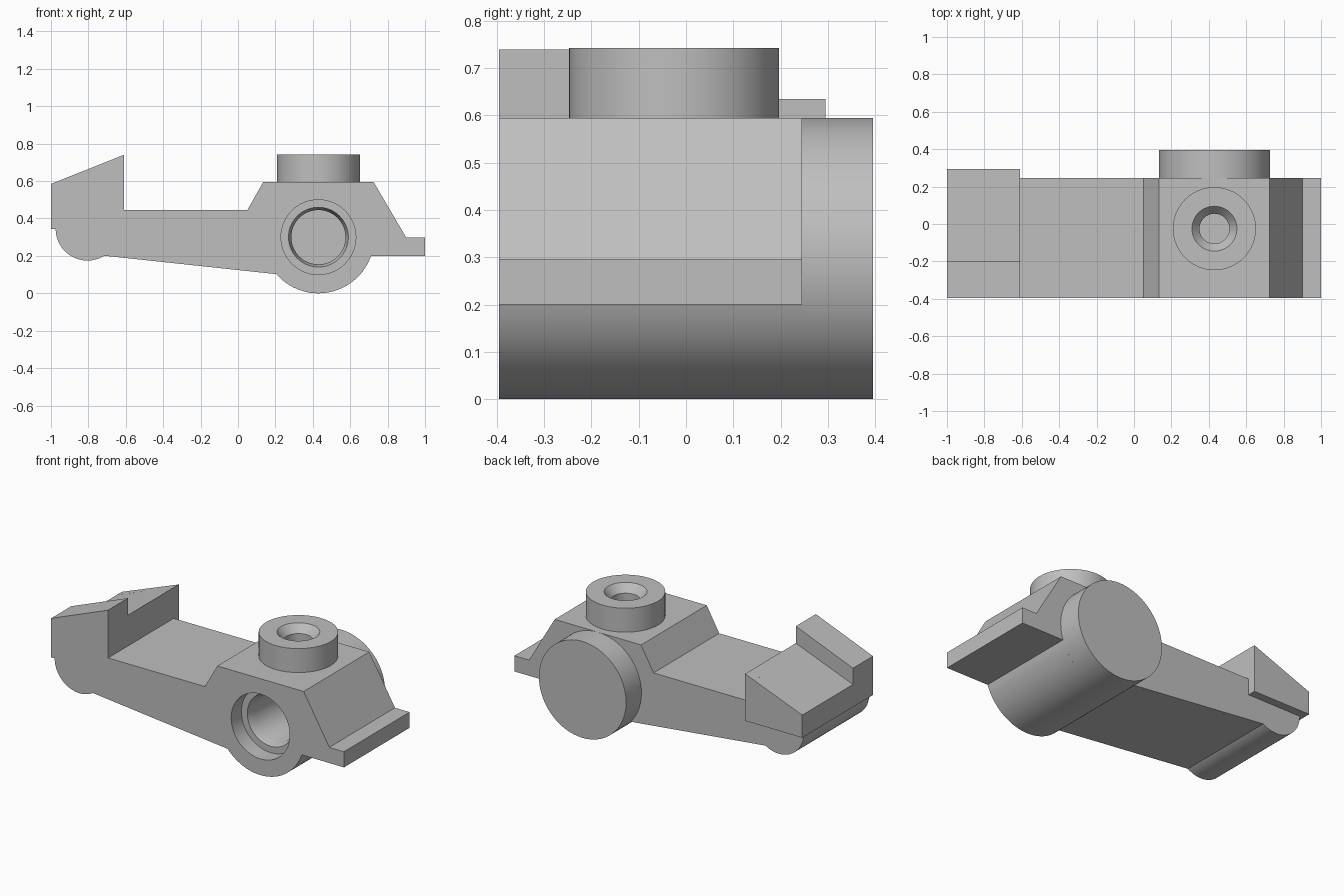
import bpy, bmesh
from math import cos, sin, pi, radians
from mathutils import Matrix

if "Cube" in bpy.data.objects:
    bpy.data.objects.remove(bpy.data.objects["Cube"], do_unlink=True)

grey = bpy.data.materials.new("plain_grey")
grey.use_nodes = True
colour = (0.52, 0.52, 0.52, 1)
grey.diffuse_color = colour
grey.node_tree.nodes["Principled BSDF"].inputs["Base Color"].default_value = colour

FRONT, BACK = -0.395, 0.245          # depth range of the main body
DRUM_X, DRUM_R = 0.43, 0.2975        # drum axis (also its height) and radius


def finish(name, bm):
    bmesh.ops.recalc_face_normals(bm, faces=bm.faces)
    mesh = bpy.data.meshes.new(name)
    bm.to_mesh(mesh)
    bm.free()
    mesh.materials.append(grey)
    obj = bpy.data.objects.new(name, mesh)
    bpy.context.collection.objects.link(obj)
    return obj


def prism(name, profile, y0, y1):
    """Extrude an (x, z) outline from y0 to y1."""
    bm = bmesh.new()
    face = bm.faces.new([bm.verts.new((x, y0, z)) for x, z in profile])
    new = bmesh.ops.extrude_face_region(bm, geom=[face])["geom"]
    verts = [g for g in new if isinstance(g, bmesh.types.BMVert)]
    bmesh.ops.translate(bm, verts=verts, vec=(0, y1 - y0, 0))
    return finish(name, bm)


def lathe(name, profile, matrix, steps=64):
    """Spin an (r, z) outline, starting and ending on the axis, about z."""
    bm = bmesh.new()
    verts = [bm.verts.new((r, 0, z)) for r, z in profile]
    edges = [bm.edges.new(pair) for pair in zip(verts, verts[1:])]
    bmesh.ops.spin(bm, geom=verts + edges, cent=(0, 0, 0), axis=(0, 0, 1),
                   angle=2 * pi, steps=steps, use_duplicate=False)
    bmesh.ops.remove_doubles(bm, verts=bm.verts, dist=1e-4)
    bm.transform(matrix)
    return finish(name, bm)


def arc(cx, cz, r, start, end, steps=28):
    angles = [radians(start + (end - start) * i / steps) for i in range(steps + 1)]
    return [(cx + r * cos(a), cz + r * sin(a)) for a in angles]


def cut(obj, cutter):
    mod = obj.modifiers.new("cut", 'BOOLEAN')
    mod.operation = 'DIFFERENCE'
    mod.solver = 'EXACT'
    mod.object = cutter
    bpy.context.view_layer.objects.active = obj
    bpy.ops.object.modifier_apply(modifier=mod.name)
    bpy.data.objects.remove(cutter, do_unlink=True)


# Main body: hooked end, flat arm, raised block, end tab and drum underside
outline = [(-1, 0.345), (-0.975, 0.345)]
outline += arc(-0.805, 0.345, 0.17, 183, 302)
outline += arc(DRUM_X, DRUM_R, DRUM_R, 221, 341)
outline += [(1, 0.2), (1, 0.297), (0.9, 0.297), (0.725, 0.595), (0.135, 0.595),
            (0.05, 0.445), (-0.61, 0.445), (-0.61, 0.74), (-1, 0.585)]
body = prism("body", outline, FRONT, BACK)

# Lower the rear part of the hooked end
cut(body, prism("hook_cutter", [(-1.1, 0.446), (-0.6, 0.639), (-0.6, 0.9), (-1.1, 0.9)],
                -0.2, 0.5))

# Stepped bore in the front of the drum
into_front = Matrix.Translation((DRUM_X, FRONT, 0.3)) @ Matrix.Rotation(-pi / 2, 4, 'X')
cut(body, lathe("bore_cutter", [(0, -0.1), (0.2, -0.1), (0.2, 0.1), (0.16, 0.1),
                                (0.145, 0.15), (0.145, 0.45), (0, 0.45)], into_front))

# Overhanging lip at the back of the hooked end
hook_lip = prism("hook_lip", [(-1, 0.345), (-0.61, 0.345), (-0.61, 0.635), (-1, 0.485)],
                 BACK, 0.295)

# Drum end that sticks out at the back
out_back = Matrix.Translation((DRUM_X, BACK, DRUM_R)) @ Matrix.Rotation(-pi / 2, 4, 'X')
drum_end = lathe("drum_end", [(0, 0), (DRUM_R, 0), (DRUM_R, 0.15), (0, 0.15)], out_back, 96)

# Round stud with a countersunk hole on top
stud = lathe("top_stud", [(0, 0), (0.222, 0), (0.222, 0.148), (0.12, 0.148),
                          (0.08, 0.1), (0.08, 0.03), (0, 0.03)],
             Matrix.Translation((DRUM_X, -0.025, 0.595)))

# Smooth the round walls, keep the corners crisp
bpy.ops.object.select_all(action='DESELECT')
for part in (body, hook_lip, drum_end, stud):
    part.select_set(True)
bpy.context.view_layer.objects.active = body
bpy.ops.object.shade_smooth_by_angle(angle=radians(25))
